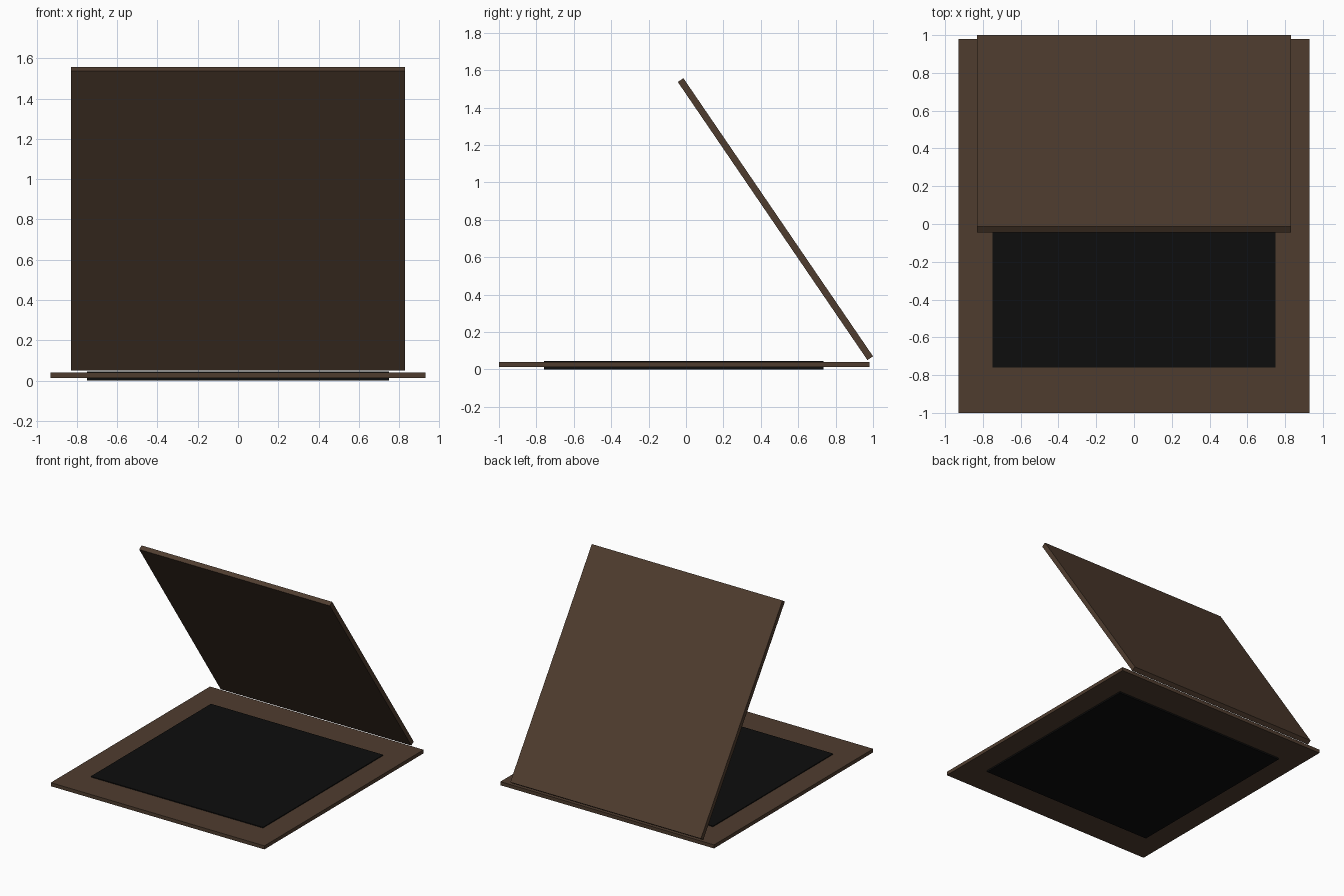
import bpy, bmesh

if "Cube" in bpy.data.objects:
    bpy.data.objects.remove(bpy.data.objects["Cube"])


def material(name, rgb):
    m = bpy.data.materials.new(name)
    m.diffuse_color = (*rgb, 1)
    m.use_nodes = True
    m.node_tree.nodes["Principled BSDF"].inputs["Base Color"].default_value = m.diffuse_color
    return m


def extrude_profile(name, profile, half_width, mat):
    """Extrude a closed (y, z) side profile symmetrically along x."""
    bm = bmesh.new()
    face = bm.faces.new([bm.verts.new((-half_width, y, z)) for y, z in profile])
    ext = bmesh.ops.extrude_face_region(bm, geom=[face])
    for v in ext["geom"]:
        if isinstance(v, bmesh.types.BMVert):
            v.co.x = half_width
    bmesh.ops.recalc_face_normals(bm, faces=bm.faces)
    mesh = bpy.data.meshes.new(name)
    bm.to_mesh(mesh)
    bm.free()
    mesh.materials.append(mat)
    obj = bpy.data.objects.new(name, mesh)
    bpy.context.collection.objects.link(obj)
    return obj


def slab(y0, y1, z0, z1):
    return [(y0, z0), (y1, z0), (y1, z1), (y0, z1)]


brown = material("dark brown", (0.078, 0.046, 0.028))
black = material("near black", (0.004, 0.004, 0.004))

# Flat base board
extrude_profile("base_board", slab(-1.0, 0.98, 0.012, 0.04), 0.93, brown)

# Dark panel running through the base, slightly proud on both sides
extrude_profile("dark_panel", slab(-0.76, 0.735, 0.0, 0.046), 0.75, black)

# Tilted lid leaning forward from the rear edge
extrude_profile("tilted_lid",
                [(-0.044, 1.537), (-0.014, 1.557), (1.0, 0.07), (0.97, 0.05)],
                0.83, brown)
